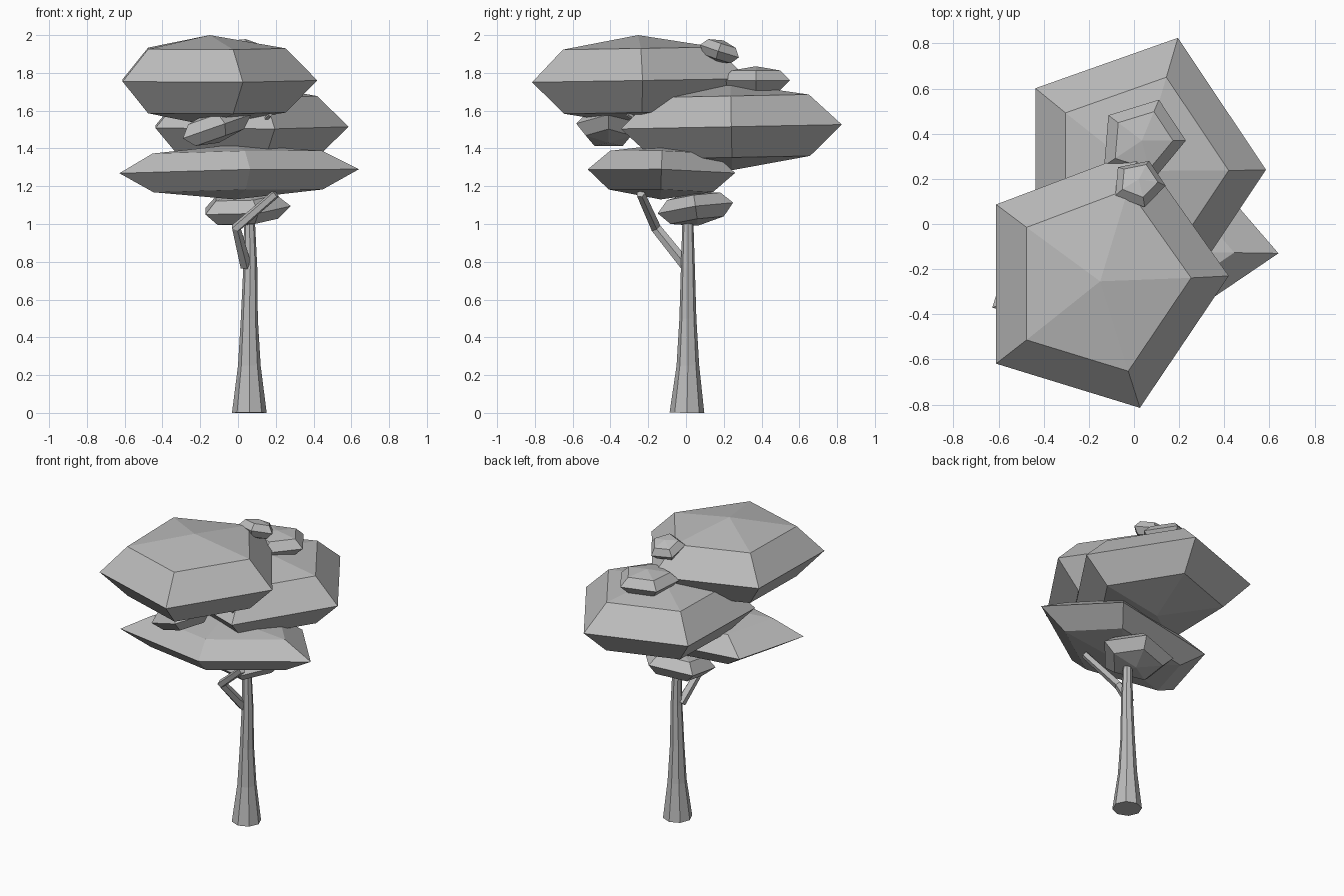
import bpy, bmesh, math
from mathutils import Vector

if "Cube" in bpy.data.objects:
    bpy.data.objects.remove(bpy.data.objects["Cube"], do_unlink=True)

GREY = (0.5, 0.5, 0.5, 1)
grey = bpy.data.materials.new("plain_grey")
grey.use_nodes = True
grey.diffuse_color = GREY
grey.node_tree.nodes["Principled BSDF"].inputs["Base Color"].default_value = GREY


def finish(name, bm):
    bmesh.ops.recalc_face_normals(bm, faces=bm.faces)
    mesh = bpy.data.meshes.new(name)
    bm.to_mesh(mesh)
    bm.free()
    mesh.materials.append(grey)
    bpy.context.collection.objects.link(bpy.data.objects.new(name, mesh))


def foliage(name, centre, a, b, height):
    """Five-sided, four-band ellipsoid; a and b are its half axes, height its half depth."""
    c, a, b = Vector(centre), Vector(a), Vector(b)
    bm = bmesh.new()
    bmesh.ops.create_uvsphere(bm, u_segments=5, v_segments=4, radius=1)
    # turn the ring so that one corner lies on axis a
    ring = max(bm.verts, key=lambda v: v.co.xy.length)
    turn = math.atan2(ring.co.y, ring.co.x)
    normal = a.cross(b).normalized() * height
    for v in bm.verts:
        r, t = v.co.xy.length, math.atan2(v.co.y, v.co.x) - turn
        v.co = c + r * (a * math.cos(t) + b * math.sin(t)) + normal * v.co.z
    finish(name, bm)


def limb(name, points, radii, sides):
    """Faceted tube along a path, with a closed cap at each end."""
    pts = [Vector(p) for p in points]
    bm = bmesh.new()
    rings = []
    for i, (p, r) in enumerate(zip(pts, radii)):
        d = (pts[min(i + 1, len(pts) - 1)] - pts[max(i - 1, 0)]).normalized()
        u = (Vector((1, 0, 0)) - d * d.x).normalized()
        w = d.cross(u)
        rings.append([bm.verts.new(p + r * (u * math.cos(t) + w * math.sin(t)))
                      for t in (math.tau * k / sides for k in range(sides))])
    for lo, hi in zip(rings, rings[1:]):
        for k in range(sides):
            n = (k + 1) % sides
            bm.faces.new((lo[k], lo[n], hi[n], hi[k]))
    bm.faces.new(rings[0])
    bm.faces.new(rings[-1])
    finish(name, bm)


# Large foliage layers
foliage("foliage_top", (-0.15, -0.25, 1.76), (0.57, 0.02, 0), (0, 0.6, 0.01), 0.24)
foliage("foliage_back", (0.02, 0.24, 1.515), (0.565, 0, 0), (0, 0.615, 0.012), 0.23)
foliage("foliage_lower", (-0.02, -0.13, 1.275), (0.66, 0, 0.015), (0.126, 0.41, -0.01), 0.145)

# Small foliage tufts
foliage("tuft_trunk", (0.03, 0.05, 1.08), (0.25, 0, 0.015), (0, 0.21, 0.03), 0.09)
foliage("tuft_front", (-0.13, -0.41, 1.51), (0.2, 0, 0.07), (0, 0.18, 0), 0.085)
foliage("tuft_back", (0.035, 0.37, 1.76), (0.195, 0, 0), (0.016, 0.19, 0), 0.075)
foliage("tuft_top", (0.02, 0.18, 1.915), (0.12, -0.01, 0), (0.01, 0.108, -0.035), 0.06)

# Flared trunk
limb("trunk",
     [(0.06, 0.005, 0), (0.06, 0.01, 0.25), (0.06, 0.01, 0.5), (0.065, 0.01, 0.77), (0.06, 0.01, 1.05)],
     [0.092, 0.06, 0.045, 0.037, 0.028], 8)

# Bent side branch and inner limb
limb("side_branch",
     [(0.04, 0, 0.78), (-0.01, -0.16, 0.98), (0.2, -0.24, 1.16)],
     [0.032, 0.028, 0.024], 5)
limb("inner_limb",
     [(0.06, 0.01, 1.04), (0.02, 0, 1.4), (0.17, -0.31, 1.58)],
     [0.028, 0.022, 0.012], 5)
